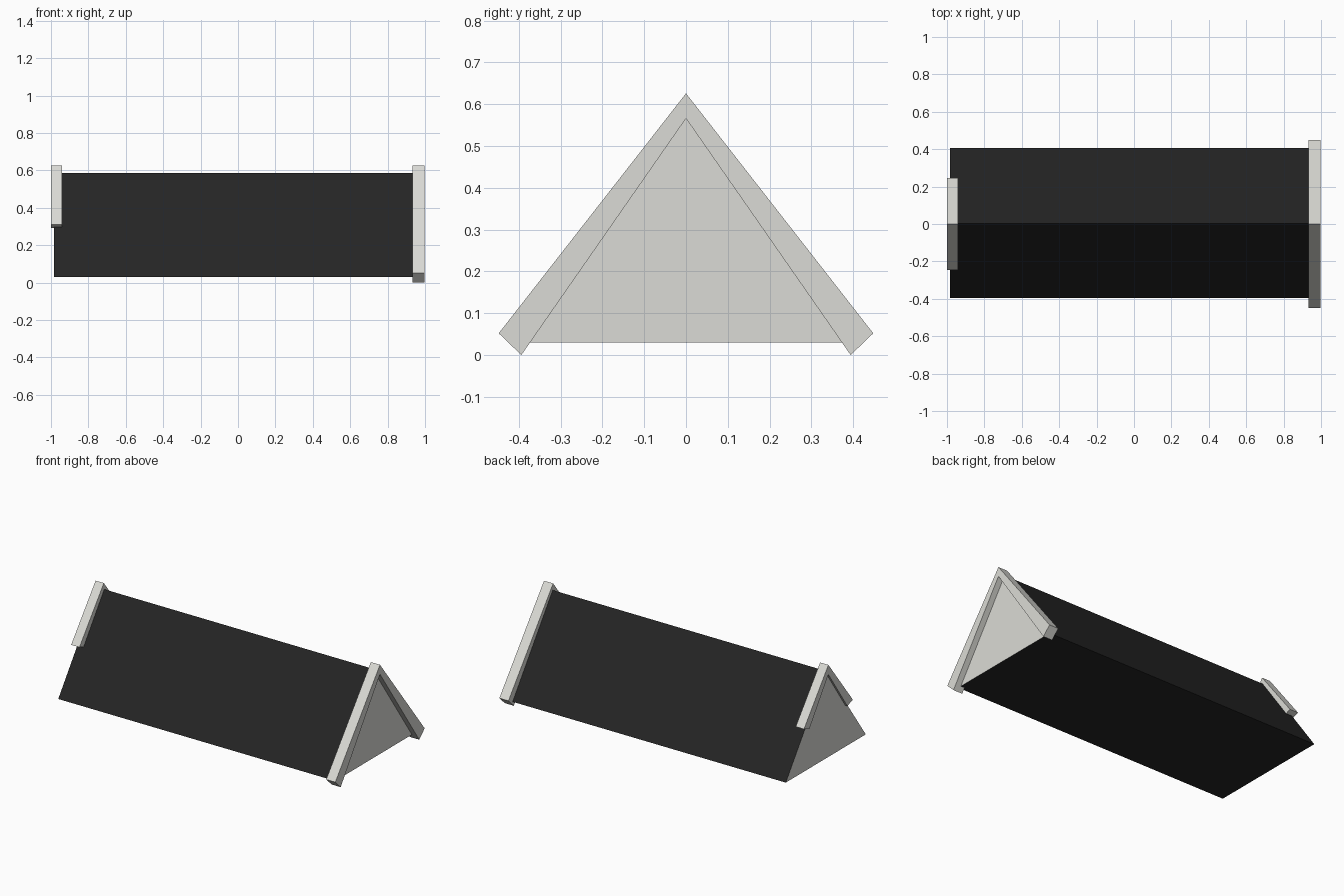
import bpy, bmesh

if "Cube" in bpy.data.objects:
    bpy.data.objects.remove(bpy.data.objects["Cube"])

def material(name, rgb):
    m = bpy.data.materials.new(name)
    m.diffuse_color = (*rgb, 1)
    m.use_nodes = True
    m.node_tree.nodes["Principled BSDF"].inputs["Base Color"].default_value = m.diffuse_color
    return m

slate = material("dark roof", (0.018, 0.018, 0.018))
white = material("off white trim", (0.71, 0.71, 0.67))

def extrude_profile(name, profile, x0, x1, mats, end_index=0):
    """Extrude a (y, z) outline along x; the end caps take end_index."""
    bm = bmesh.new()
    a = [bm.verts.new((x0, y, z)) for y, z in profile]
    b = [bm.verts.new((x1, y, z)) for y, z in profile]
    n = len(profile)
    for cap in (a, b):
        bm.faces.new(cap).material_index = end_index
    for i in range(n):
        j = (i + 1) % n
        bm.faces.new((a[i], a[j], b[j], b[i]))
    bmesh.ops.recalc_face_normals(bm, faces=bm.faces)
    me = bpy.data.meshes.new(name)
    bm.to_mesh(me)
    bm.free()
    for m in mats:
        me.materials.append(m)
    ob = bpy.data.objects.new(name, me)
    bpy.context.collection.objects.link(ob)
    return ob

# Roof body: dark slopes and underside, light gable ends
extrude_profile("roof_body", [(-0.396, 0.03), (0.406, 0.03), (0.004, 0.585)],
                -0.985, 0.96, [slate, white], end_index=1)

# Barge boards: full length on the right gable, short on the left gable
def barge_boards(side, x0, x1, outer, inner):
    for label, s in (("front", -1), ("back", 1)):
        outline = [(0, 0.626), (s * outer[0], outer[1]),
                   (s * inner[0], inner[1]), (0, 0.566)]
        extrude_profile(f"{side}_{label}_barge_board", outline, x0, x1, [white])

barge_boards("right", 0.933, 0.997, (0.448, 0.052), (0.394, 0.0))
barge_boards("left", -1.0, -0.942, (0.245, 0.312), (0.19, 0.293))
